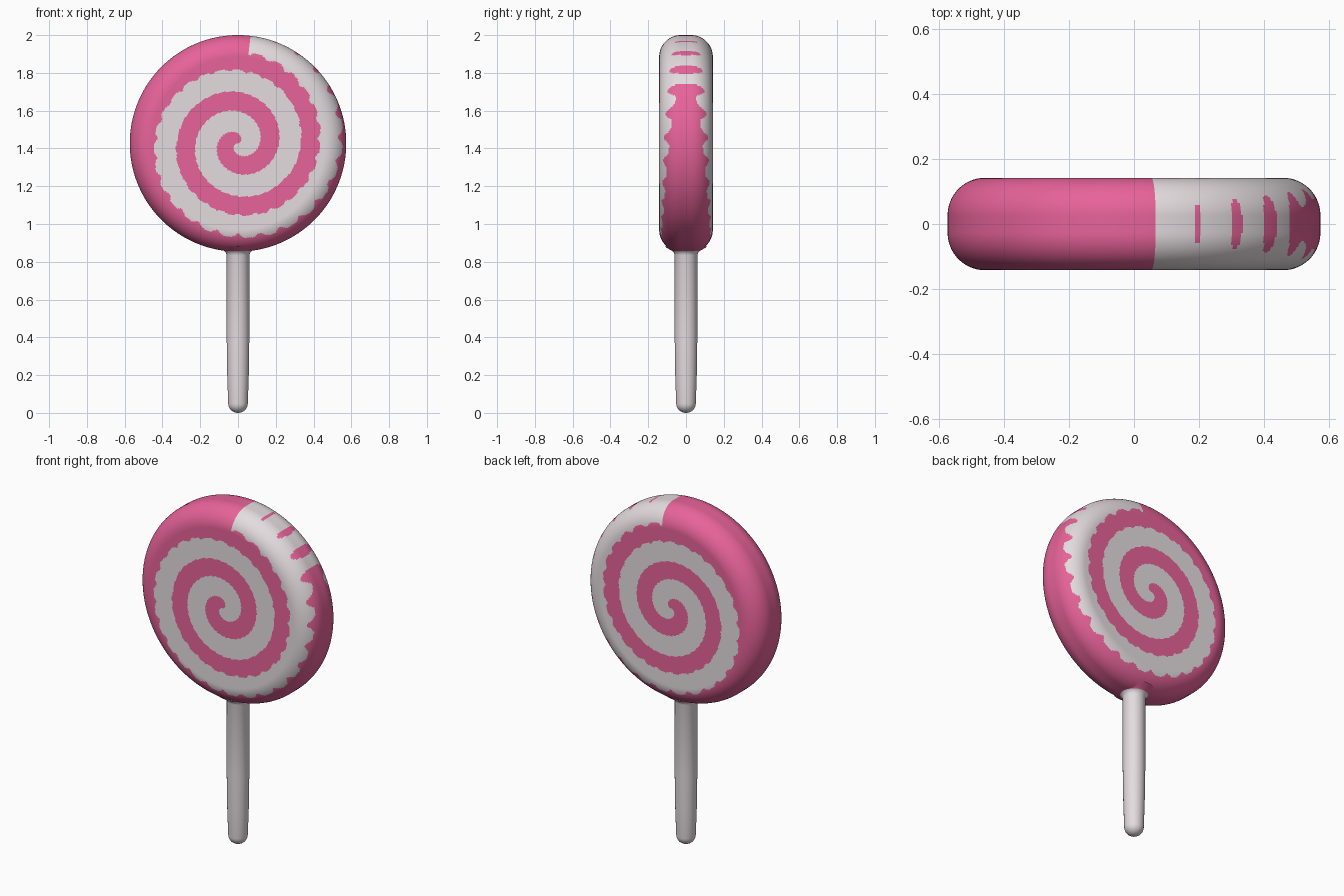
import bpy, bmesh
from math import pi, sin, cos, atan2, hypot, tau
from mathutils import Vector

if "Cube" in bpy.data.objects:
    bpy.data.objects.remove(bpy.data.objects["Cube"])

CENTRE_Z = 1.427
RADIUS, HALF_DEPTH, ROUND = 0.573, 0.142, 0.115


def make_material(name, colour):
    mat = bpy.data.materials.new(name)
    mat.use_nodes = True
    mat.diffuse_color = colour
    node = mat.node_tree.nodes["Principled BSDF"]
    node.inputs["Base Color"].default_value = colour
    node.inputs["Roughness"].default_value = 0.6
    return mat


pink = make_material("candy pink", (0.80, 0.125, 0.32, 1))
white = make_material("sugar white", (0.78, 0.72, 0.74, 1))


def lathe(name, points, axis, steps, centre, is_white):
    """Spin a profile about an axis, then colour each face by a rule."""
    bm = bmesh.new()
    verts = [bm.verts.new(p) for p in points]
    edges = [bm.edges.new(pair) for pair in zip(verts, verts[1:])]
    bmesh.ops.spin(bm, geom=verts + edges, cent=centre, axis=axis,
                   angle=tau, steps=steps, use_merge=False)
    bmesh.ops.remove_doubles(bm, verts=bm.verts[:], dist=1e-5)
    bmesh.ops.recalc_face_normals(bm, faces=bm.faces[:])
    for face in bm.faces:
        face.smooth = True
        face.material_index = int(is_white(face.calc_center_median()))
    mesh = bpy.data.meshes.new(name)
    bm.to_mesh(mesh)
    bm.free()
    mesh.materials.append(pink)
    mesh.materials.append(white)
    obj = bpy.data.objects.new(name, mesh)
    bpy.context.collection.objects.link(obj)
    return obj


def on_white_swirl(p):
    """White arm of a clockwise spiral, scalloped towards the rim."""
    x, z = p.x, p.z - CENTRE_Z
    seam = 0.018
    turn = (atan2(x, z) / tau - seam) % 1 + seam
    r = hypot(x, z)
    wave = (0.5 + 0.5 * cos(27 * (turn * tau) - 1.5 * tau)) ** 2.7
    r += 0.03 * max(0, (r - 0.28) / 0.29) * wave
    return any(0.492 < r + 0.22 * (turn + k) < 0.61 for k in range(3))


def in_steps(a, b, count):
    return [a + (b - a) * i / count for i in range(count)]


# Candy disc: flat face, rounded shoulder, narrow flat rim, mirrored front to back
flat = RADIUS - ROUND
side = [(r, -HALF_DEPTH) for r in in_steps(0, flat, 76)]
side += [(flat + ROUND * sin(a), ROUND - HALF_DEPTH - ROUND * cos(a))
         for a in in_steps(0, pi / 2, 28)]
side += [(RADIUS, y) for y in in_steps(ROUND - HALF_DEPTH, 0, 5)]
outline = side + [(RADIUS, 0)] + [(r, -y) for r, y in reversed(side)]
lathe("candy_disc", [(r, y, CENTRE_Z) for r, y in outline], (0, 1, 0), 432,
      (0, 0, CENTRE_Z), on_white_swirl)

# Stick: rounded foot, slight taper, flared collar under the candy
foot = [(0.052 * sin(a), 0.05 - 0.05 * cos(a)) for a in in_steps(0, pi / 2, 8)]
shaft = [(0.052, 0.05), (0.057, 0.2), (0.06, 0.4), (0.06, 0.835), (0.064, 0.848),
         (0.074, 0.858), (0.092, 0.868), (0.115, 0.882)]
lathe("stick", [(r, 0, z) for r, z in foot + shaft], (0, 0, 1), 32,
      Vector((0, 0, 0)), lambda p: p.z < 0.859)
